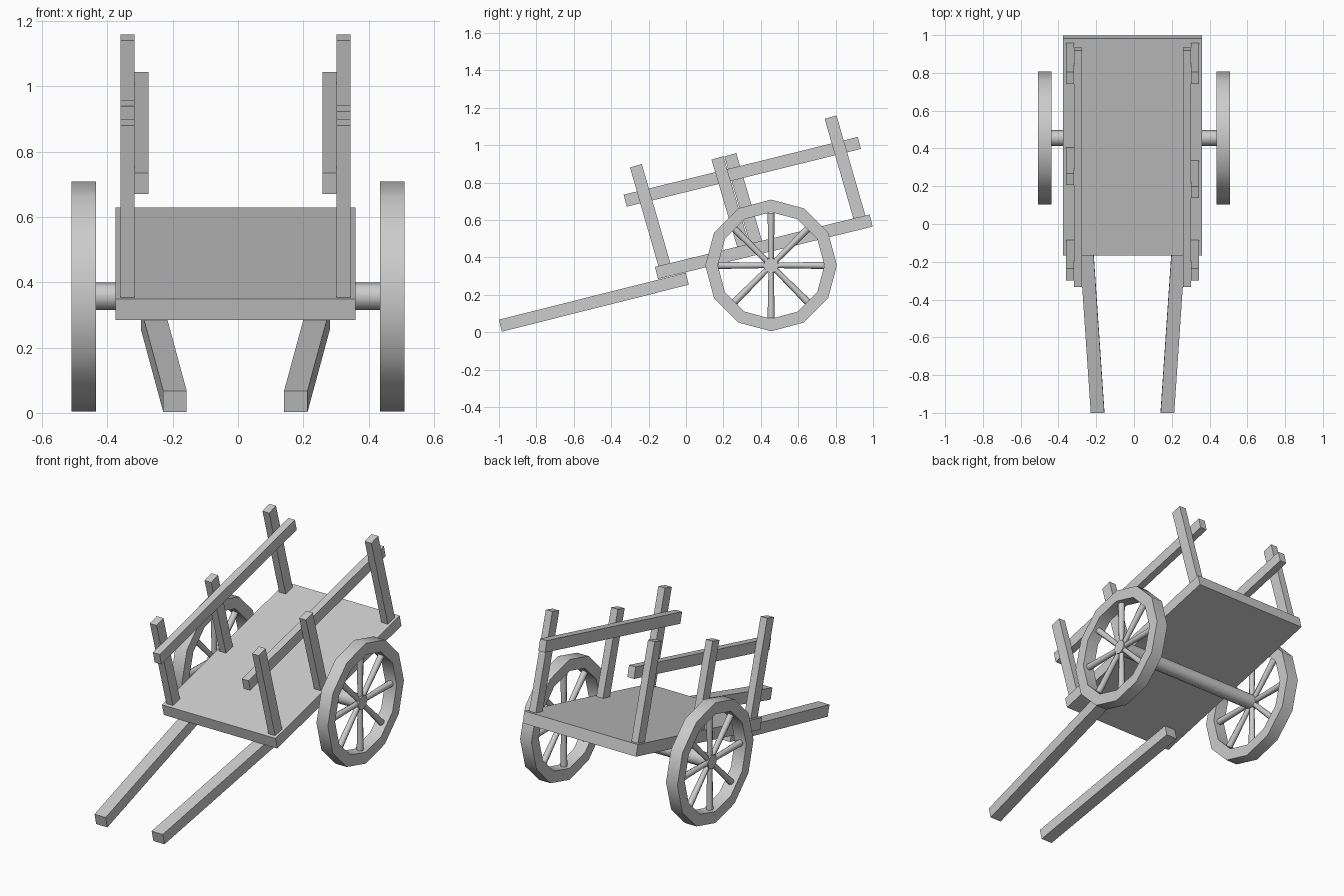
import bpy
import bmesh
import math
from mathutils import Vector, Matrix

old = bpy.data.objects.get("Cube")
if old:
    bpy.data.objects.remove(old, do_unlink=True)

grey = bpy.data.materials.new("plain_grey")
grey.use_nodes = True
colour = (0.6, 0.6, 0.6, 1)
grey.diffuse_color = colour
grey.node_tree.nodes["Principled BSDF"].inputs["Base Color"].default_value = colour

MID = -0.008          # the wooden body sits slightly off the axle centre
SIDES = {"left": 1, "right": -1}


def finish(name, bm, smooth=None):
    bmesh.ops.recalc_face_normals(bm, faces=bm.faces)
    mesh = bpy.data.meshes.new(name)
    bm.to_mesh(mesh)
    bm.free()
    mesh.materials.append(grey)
    obj = bpy.data.objects.new(name, mesh)
    bpy.context.collection.objects.link(obj)
    if smooth:
        bpy.ops.object.select_all(action='DESELECT')
        obj.select_set(True)
        bpy.context.view_layer.objects.active = obj
        bpy.ops.object.shade_smooth_by_angle(angle=math.radians(smooth))
    return obj


def beam(name, start, end, width, depth):
    """Square-cut timber whose centre line runs from start to end."""
    a, b = Vector(start), Vector(end)
    along = b - a
    up = Vector((0, -along.z, along.y)).normalized() * depth
    frame = Matrix((Vector((width, 0, 0)), along, up)).transposed().to_4x4()
    bm = bmesh.new()
    bmesh.ops.create_cube(bm, size=1)
    bm.transform(Matrix.Translation((a + b) / 2) @ frame)
    return finish(name, bm)


# Sloping cart floor
beam("floor", (MID, -0.158, 0.317), (MID, 0.99, 0.597), 0.735, 0.067)

# Shafts, rails and posts on both sides
for side, s in SIDES.items():
    beam(side + "_shaft", (MID + s * 0.185, -0.992, 0.035),
         (MID + s * 0.253, 0.007, 0.286), 0.072, 0.066)
    rail_x = MID + s * 0.288
    beam(side + "_rail", (rail_x, -0.325, 0.703), (rail_x, 0.927, 1.012), 0.043, 0.066)
    x = MID + s * 0.331
    shift = 0 if s > 0 else 0.069      # the two middle posts are staggered
    beam(side + "_front_post", (x, -0.268, 0.89), (x, -0.113, 0.352), 0.043, 0.066)
    beam(side + "_middle_post", (x, 0.168 + shift, 0.932 + shift * 0.24),
         (x, 0.308 + shift, 0.455 + shift * 0.24), 0.043, 0.066)
    beam(side + "_back_post", (x, 0.773, 1.15), (x, 0.928, 0.612), 0.043, 0.066)

# Axle with hub ends
HUB = Vector((0, 0.455, 0.357))
bm = bmesh.new()
bmesh.ops.create_cone(bm, cap_ends=True, segments=8, radius1=0.042,
                      radius2=0.042, depth=0.98)
bm.transform(Matrix.Translation(HUB) @ Matrix.Rotation(math.pi / 2, 4, 'Y'))
finish("axle", bm, 65)

for side, s in SIDES.items():
    centre = HUB + Vector((s * 0.4725, 0, 0))

    # Twelve-sided rim spun from a rectangular section
    bm = bmesh.new()
    section = [bm.verts.new((dx, 0, r)) for dx, r in
               ((-0.037, 0.285), (0.037, 0.285), (0.037, 0.352), (-0.037, 0.352))]
    edges = [bm.edges.new((section[i], section[(i + 1) % 4])) for i in range(4)]
    bmesh.ops.spin(bm, geom=section + edges, cent=(0, 0, 0), axis=(1, 0, 0),
                   angle=math.tau, steps=12)
    bmesh.ops.remove_doubles(bm, verts=bm.verts, dist=0.001)
    bm.transform(Matrix.Translation(centre))
    finish(side + "_wheel_rim", bm, 40)

    # Eight round spokes, slightly thicker at the rim
    bm = bmesh.new()
    for i in range(8):
        place = (Matrix.Translation(centre) @ Matrix.Rotation(i * math.tau / 8, 4, 'X')
                 @ Matrix.Translation((0, 0, 0.145)))
        bmesh.ops.create_cone(bm, cap_ends=True, segments=8, radius1=0.014,
                              radius2=0.019, depth=0.27, matrix=place)
    finish(side + "_spokes", bm, 50)
